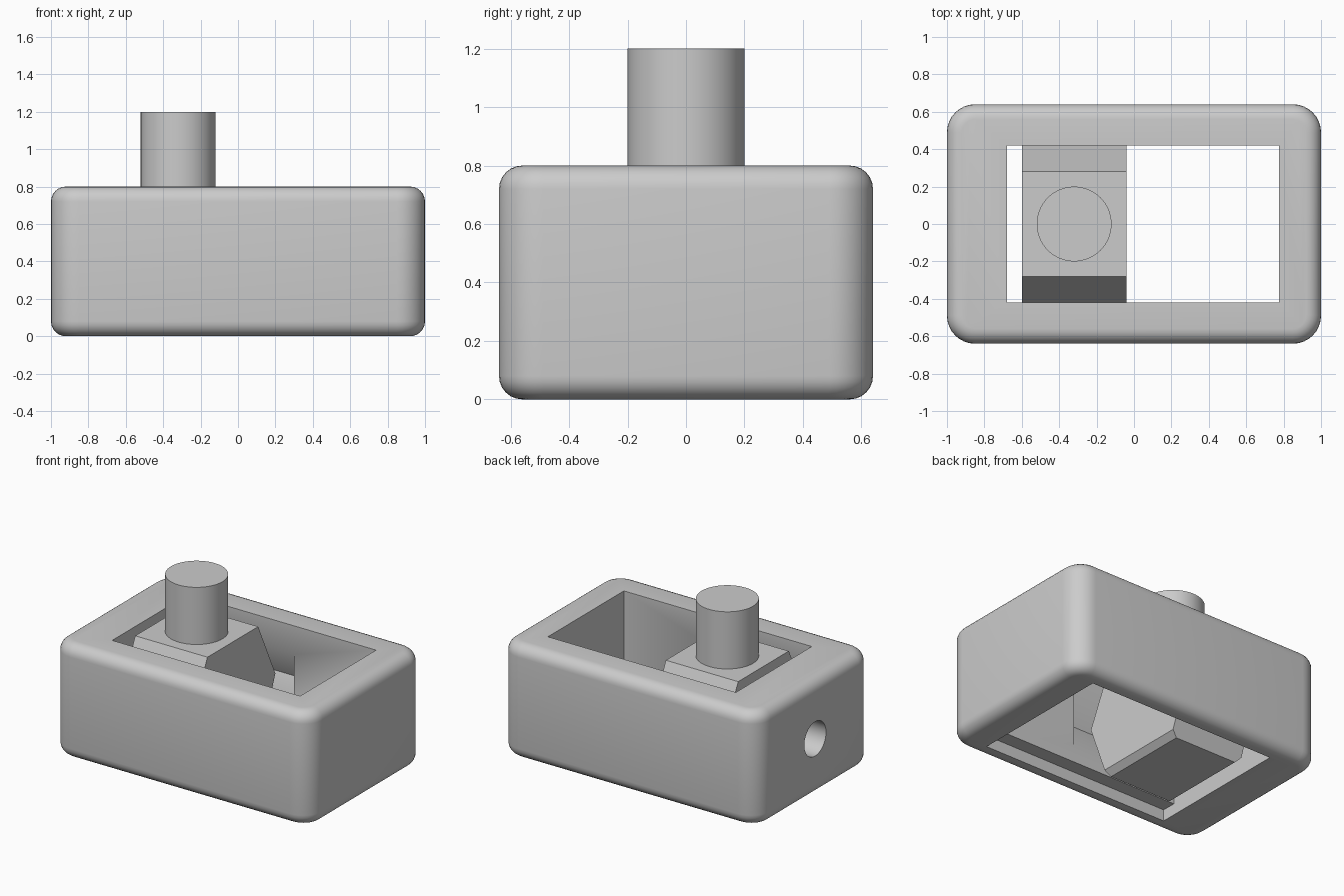
import bpy, bmesh
from mathutils import Matrix

if "Cube" in bpy.data.objects:
    bpy.data.objects.remove(bpy.data.objects["Cube"])

GREY = (0.6, 0.6, 0.6, 1)
grey = bpy.data.materials.new("plain_grey")
grey.use_nodes = True
grey.diffuse_color = GREY
grey.node_tree.nodes["Principled BSDF"].inputs["Base Color"].default_value = GREY


def finish(name, bm):
    bmesh.ops.recalc_face_normals(bm, faces=bm.faces)
    mesh = bpy.data.meshes.new(name)
    bm.to_mesh(mesh)
    bm.free()
    mesh.materials.append(grey)
    ob = bpy.data.objects.new(name, mesh)
    bpy.context.collection.objects.link(ob)
    return ob


def box_mesh(x0, x1, y, z0, z1):
    """Box symmetric in y."""
    bm = bmesh.new()
    bmesh.ops.create_cube(bm, size=1)
    bmesh.ops.scale(bm, vec=(x1 - x0, 2 * y, z1 - z0), verts=bm.verts)
    bmesh.ops.translate(bm, vec=((x0 + x1) / 2, 0, (z0 + z1) / 2), verts=bm.verts)
    return bm


def prism_mesh(half, x0, x1):
    """Extrude a y-mirrored section (half given as y, z) along x."""
    section = half + [(-y, z) for y, z in reversed(half)]
    bm = bmesh.new()
    face = bm.faces.new([bm.verts.new((x0, y, z)) for y, z in section])
    new = bmesh.ops.extrude_face_region(bm, geom=[face])["geom"]
    bmesh.ops.translate(bm, vec=(x1 - x0, 0, 0),
                        verts=[g for g in new if isinstance(g, bmesh.types.BMVert)])
    return bm


def cylinder_mesh(radius, depth, matrix):
    bm = bmesh.new()
    bmesh.ops.create_cone(bm, cap_ends=True, segments=64, radius1=radius,
                          radius2=radius, depth=depth, matrix=matrix)
    return bm


def bevel(bm, edges, offset, segments):
    bmesh.ops.bevel(bm, geom=edges, offset=offset, segments=segments,
                    profile=0.5, affect='EDGES', clamp_overlap=False)


def smooth(ob):
    bpy.ops.object.select_all(action='DESELECT')
    ob.select_set(True)
    bpy.context.view_layer.objects.active = ob
    bpy.ops.object.shade_smooth_by_angle(angle=0.5)


# Housing: wide vertical corners, then tighter top and bottom edges
bm = box_mesh(-1, 1, 0.64, 0, 0.8)
bevel(bm, [e for e in bm.edges if abs(e.verts[0].co.z - e.verts[1].co.z) > 0.5], 0.15, 8)
bevel(bm, [e for e in bm.edges if abs(e.verts[0].co.z - e.verts[1].co.z) < 0.01], 0.08, 6)
housing = finish("housing", bm)

# Cutters: through opening, bottom recess, slider track, side hole
cutters = [
    finish("opening_cutter", box_mesh(-0.68, 0.775, 0.42, -0.2, 1)),
    finish("bottom_recess_cutter", box_mesh(-0.68, 0.775, 0.52, -0.2, 0.08)),
    finish("track_cutter", prism_mesh([(0.38, 0.689), (0.51, 0.4), (0.38, 0.111)], -0.68, 0.14)),
    finish("side_hole_cutter", cylinder_mesh(
        0.12, 0.6, Matrix.Translation((-0.9, 0, 0.4)) @ Matrix.Rotation(1.5707963, 4, 'Y'))),
]
bpy.context.view_layer.objects.active = housing
for cutter in cutters:
    cutter.hide_render = True
    mod = housing.modifiers.new(cutter.name, 'BOOLEAN')
    mod.operation = 'DIFFERENCE'
    mod.solver = 'EXACT'
    mod.object = cutter
    bpy.ops.object.modifier_apply(modifier=mod.name)
for cutter in cutters:
    bpy.data.objects.remove(cutter)
smooth(housing)

# Slider: six-sided block with chamfered lower end edges
bm = prism_mesh([(0.28, 0.8), (0.47, 0.4), (0.32, 0.01)], -0.6, -0.04)
bevel(bm, [e for e in bm.edges
           if all(v.co.z < 0.1 for v in e.verts)
           and abs(e.verts[0].co.x - e.verts[1].co.x) < 0.01], 0.04, 1)
finish("slider", bm)

# Round knob on the slider
knob = finish("knob", cylinder_mesh(0.2, 0.42, Matrix.Translation((-0.32, 0, 0.99))))
smooth(knob)
